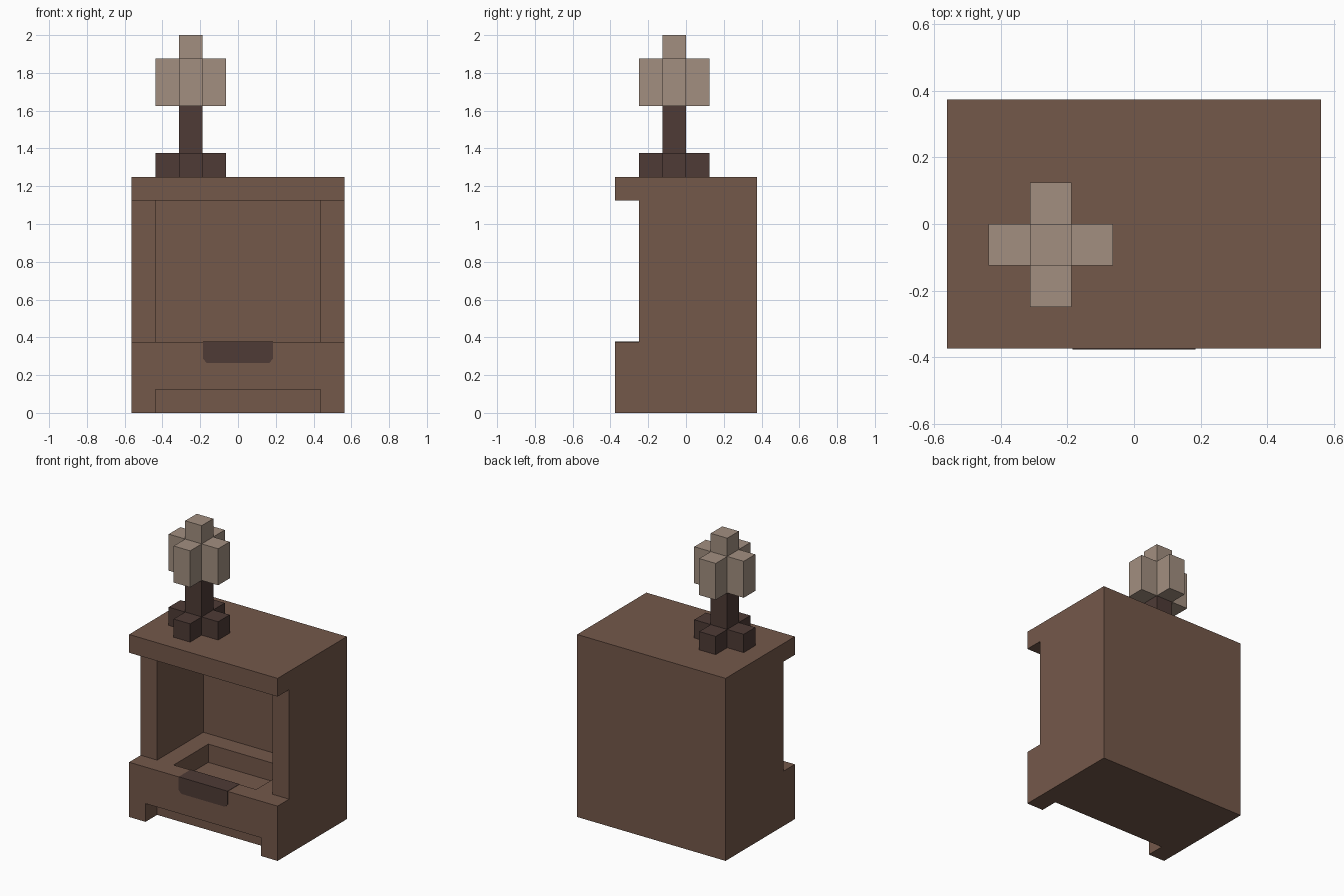
import bpy
import bmesh

if "Cube" in bpy.data.objects:
    bpy.data.objects.remove(bpy.data.objects["Cube"], do_unlink=True)

U = 0.125  # block size


def material(name, rgb):
    lin = [((c / 255 + 0.055) / 1.055) ** 2.4 for c in rgb] + [1.0]
    mat = bpy.data.materials.new(name)
    mat.use_nodes = True
    mat.diffuse_color = lin
    bsdf = mat.node_tree.nodes["Principled BSDF"]
    bsdf.inputs["Base Color"].default_value = lin
    bsdf.inputs["Roughness"].default_value = 0.9
    return mat


BROWN = material("brown", (116, 88, 74))
DARK = material("dark brown", (78, 59, 54))
BEIGE = material("beige", (162, 143, 128))


def finish(name, bm, mat):
    bmesh.ops.recalc_face_normals(bm, faces=bm.faces)
    mesh = bpy.data.meshes.new(name)
    bm.to_mesh(mesh)
    bm.free()
    mesh.materials.append(mat)
    obj = bpy.data.objects.new(name, mesh)
    bpy.context.collection.objects.link(obj)
    return obj


def add_prism(bm, profile, axis, lo, hi):
    """Extrude a 2D profile along x (axis 0) or y (axis 1)."""
    def put(p, t):
        return (t, p[0], p[1]) if axis == 0 else (p[0], t, p[1])
    face = bm.faces.new([bm.verts.new(put(p, lo)) for p in profile])
    new = bmesh.ops.extrude_face_region(bm, geom=[face])["geom"]
    shift = (hi - lo, 0, 0) if axis == 0 else (0, hi - lo, 0)
    bmesh.ops.translate(bm, vec=shift,
                        verts=[v for v in new if isinstance(v, bmesh.types.BMVert)])


def add_box(bm, x, y, z):
    add_prism(bm, [(x[0], z[0]), (x[1], z[0]), (x[1], z[1]), (x[0], z[1])], 1, *y)


# Cabinet: side profile with the front set back between base and top
bm = bmesh.new()
add_prism(bm, [(-3*U, 0), (3*U, 0), (3*U, 10*U), (-3*U, 10*U),
               (-3*U, 9*U), (-2*U, 9*U), (-2*U, 3*U), (-3*U, 3*U)], 0, -4.5*U, 4.5*U)
cabinet = finish("cabinet", bm, BROWN)

# Openings: main cavity, sunken tray in its floor, toe notch under the front
openings = [((-3.5*U, 3.5*U), (-4*U, 2*U), (3*U, 9*U)),
            ((-2.5*U, 2.5*U), (-2*U, U), (2*U, 4*U)),
            ((-3.5*U, 3.5*U), (-4*U, -2*U), (-U, U))]
for box in openings:
    bm = bmesh.new()
    add_box(bm, *box)
    cutter = finish("cutter", bm, BROWN)
    cutter.hide_render = True
    mod = cabinet.modifiers.new("opening", "BOOLEAN")
    mod.operation = "DIFFERENCE"
    mod.solver = "EXACT"
    mod.object = cutter
    bpy.context.view_layer.objects.active = cabinet
    bpy.ops.object.modifier_apply(modifier=mod.name)
    bpy.data.objects.remove(cutter, do_unlink=True)

# Dark insert wrapping over the front lip, with clipped lower corners
bm = bmesh.new()
w, top, low, c, e = 0.185, 3*U, 0.265, 0.02, 0.002
add_prism(bm, [(-w, top + e), (-w, low + c), (-w + c, low),
               (w - c, low), (w, low + c), (w, top + e)], 1, -3*U - e, -2*U + e)
finish("lip_insert", bm, DARK)

# Ornament on the top: square post and cross-shaped foot and head
CX, CY, H = -2*U, -0.5*U, U / 2


def cross(name, mat, z0, core_top, arm_top):
    bm = bmesh.new()
    add_box(bm, (CX - H, CX + H), (CY - H, CY + H), (z0, core_top))
    for dx, dy in ((U, 0), (-U, 0), (0, U), (0, -U)):
        add_box(bm, (CX + dx - H, CX + dx + H), (CY + dy - H, CY + dy + H), (z0, arm_top))
    return finish(name, bm, mat)


cross("ornament_post_and_foot", DARK, 10*U, 13*U, 11*U)
cross("ornament_head", BEIGE, 13*U, 16*U, 15*U)
